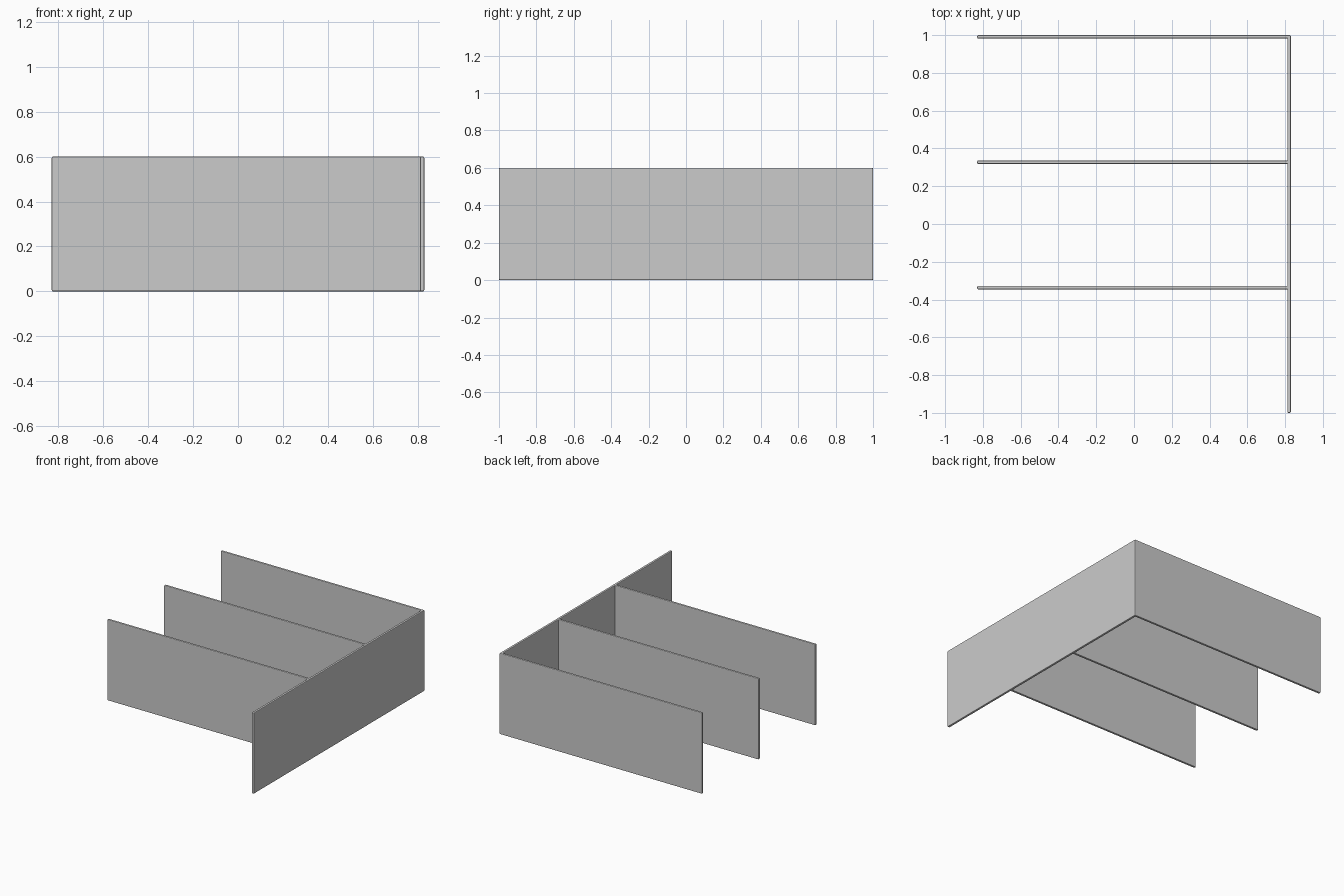
import bpy

cube = bpy.data.objects.get("Cube")
if cube:
    bpy.data.objects.remove(cube, do_unlink=True)

THICK = 0.018
HEIGHT = 0.6
HALF_X = 0.83

grey = bpy.data.materials.new("plain_grey")
grey.use_nodes = True
colour = (0.6, 0.6, 0.6, 1)
grey.diffuse_color = colour
grey.node_tree.nodes["Principled BSDF"].inputs["Base Color"].default_value = colour


def board(name, low, high):
    """Thin upright board between two corners, with softened edges."""
    centre = [(a + b) / 2 for a, b in zip(low, high)]
    bpy.ops.mesh.primitive_cube_add(size=1, location=centre)
    ob = bpy.context.object
    ob.name = name
    ob.scale = [b - a for a, b in zip(low, high)]
    bpy.ops.object.transform_apply(location=False, rotation=False, scale=True)
    bevel = ob.modifiers.new("soft_edges", "BEVEL")
    bevel.width = 0.005
    bevel.segments = 2
    ob.data.materials.append(grey)
    return ob


# Long side board
board("side_board", (HALF_X - THICK, -1, 0), (HALF_X, 1, HEIGHT))

# Three parallel dividers running off the side board
for name, back in (("front_divider", -0.328), ("middle_divider", 0.336), ("back_divider", 1)):
    board(name, (-HALF_X, back - THICK, 0), (HALF_X - THICK / 2, back, HEIGHT))
